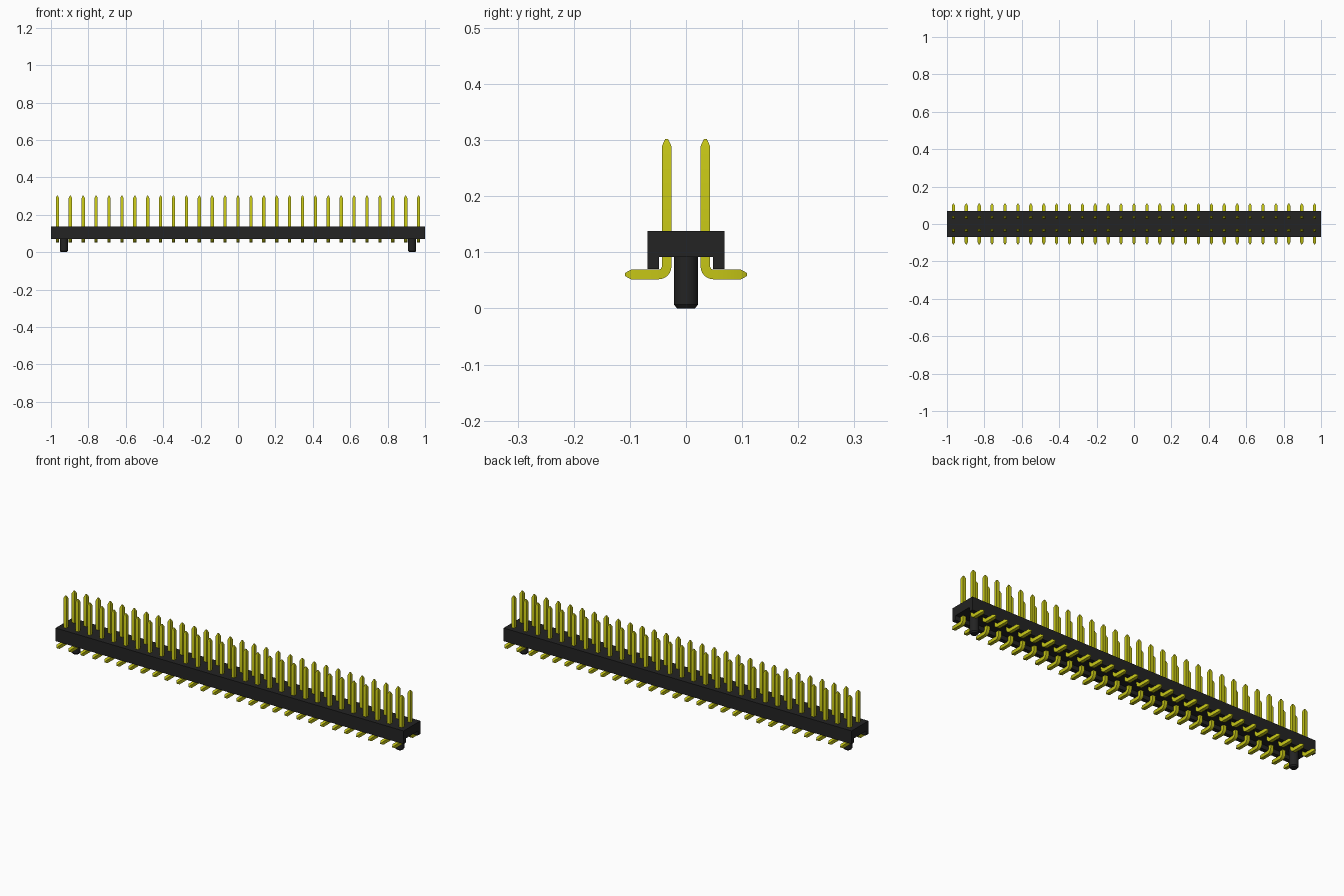
import bpy, bmesh, math
from mathutils import Vector

cube = bpy.data.objects.get("Cube")
if cube:
    bpy.data.objects.remove(cube, do_unlink=True)

COUNT = 29
PITCH = 2 / COUNT
HALF = PITCH / 8          # half the pin thickness
ROW = PITCH / 2           # distance of each pin row from the centre line
FIRST_X = -1 + PITCH / 2


def material(name, color, roughness):
    mat = bpy.data.materials.new(name)
    mat.use_nodes = True
    mat.diffuse_color = color
    bsdf = mat.node_tree.nodes["Principled BSDF"]
    bsdf.inputs["Base Color"].default_value = color
    bsdf.inputs["Roughness"].default_value = roughness
    return mat


def make_object(name, bm, mat):
    bmesh.ops.recalc_face_normals(bm, faces=bm.faces)
    mesh = bpy.data.meshes.new(name)
    bm.to_mesh(mesh)
    bm.free()
    mesh.materials.append(mat)
    obj = bpy.data.objects.new(name, mesh)
    bpy.context.collection.objects.link(obj)
    return obj


def loft(bm, rings):
    """Bridge successive rings of points and cap both ends."""
    loops = [[bm.verts.new(p) for p in ring] for ring in rings]
    n = len(loops[0])
    for a, b in zip(loops, loops[1:]):
        for i in range(n):
            j = (i + 1) % n
            bm.faces.new((a[i], a[j], b[j], b[i]))
    bm.faces.new(loops[0])
    bm.faces.new(loops[-1])


def smooth(obj):
    bpy.ops.object.select_all(action='DESELECT')
    obj.select_set(True)
    bpy.context.view_layer.objects.active = obj
    bpy.ops.object.shade_smooth_by_angle(angle=math.radians(30))


black = material("black plastic", (0.017, 0.017, 0.017, 1), 0.6)
yellow = material("yellow metal", (0.56, 0.56, 0.008, 1), 0.4)

# Housing: a channel profile extruded along x
half_profile = [(0.069, 0.138), (0.069, 0.07), (0.048, 0.07), (0.048, 0.092)]
profile = half_profile + [(-y, z) for y, z in reversed(half_profile)]
bm = bmesh.new()
loft(bm, [[(x, y, z) for y, z in profile] for x in (-1, 1)])
make_object("housing", bm, black)

# Pins: a square section swept up the foot, round the bend and to the top
FOOT_Z, BEND = 0.0605, 0.0145
path = [(0.109, FOOT_Z, 0, 0.3), (0.098, FOOT_Z, 0, 1)]   # y, z, angle, scale
for i in range(7):
    a = math.pi / 2 * i / 6
    path.append((ROW + BEND * (1 - math.sin(a)),
                 FOOT_Z + BEND * (1 - math.cos(a)), a, 1))
path += [(ROW, 0.289, math.pi / 2, 1), (ROW, 0.302, math.pi / 2, 0.3)]
rings = []
for y, z, a, scale in path:
    side = Vector((HALF * scale, 0, 0))
    normal = Vector((0, math.sin(a), math.cos(a))) * HALF * scale
    centre = Vector((0, y, z))
    rings.append([centre + side * s + normal * n
                  for s, n in ((-1, -1), (1, -1), (1, 1), (-1, 1))])
bm = bmesh.new()
loft(bm, rings)
pins = make_object("pins", bm, yellow)
pins.location.x = FIRST_X
mirror = pins.modifiers.new("both rows", 'MIRROR')
mirror.use_axis = (False, True, False)
array = pins.modifiers.new("along housing", 'ARRAY')
array.count = COUNT
array.use_relative_offset = False
array.use_constant_offset = True
array.constant_offset_displace = (PITCH, 0, 0)
smooth(pins)

# Locating pegs: round posts with a chamfered foot
for name, sign in (("left_peg", 1), ("right_peg", -1)):
    bm = bmesh.new()
    x = sign * (1 - PITCH)
    loft(bm, [[(x + r * math.cos(math.tau * k / 32), r * math.sin(math.tau * k / 32), z)
               for k in range(32)]
              for r, z in ((0.016, 0), (0.0215, 0.007), (0.0215, 0.095))])
    smooth(make_object(name, bm, black))
